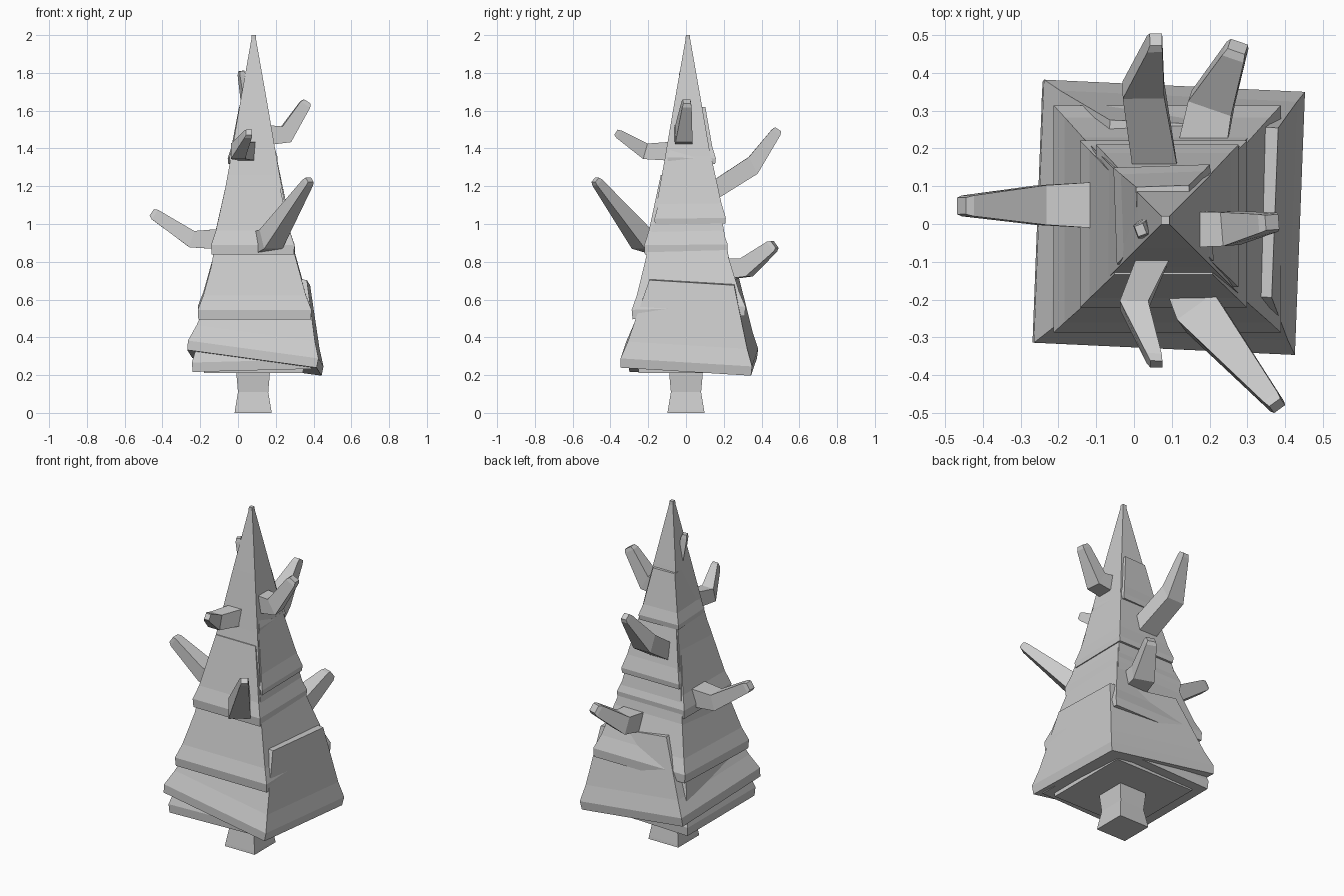
import bpy, bmesh, math
from mathutils import Matrix, Vector

if "Cube" in bpy.data.objects:
    bpy.data.objects.remove(bpy.data.objects["Cube"])


def loft(name, rings, matrix=Matrix()):
    """Skin a list of four-point rings into a closed solid."""
    bm = bmesh.new()
    loops = [[bm.verts.new(matrix @ Vector(p)) for p in r] for r in rings]
    for a, b in zip(loops, loops[1:]):
        for i in range(4):
            j = (i + 1) % 4
            bm.faces.new((a[i], a[j], b[j], b[i]))
    bm.faces.new(loops[0][::-1])
    bm.faces.new(loops[-1])
    bmesh.ops.recalc_face_normals(bm, faces=bm.faces)
    mesh = bpy.data.meshes.new(name)
    bm.to_mesh(mesh)
    bm.free()
    ob = bpy.data.objects.new(name, mesh)
    bpy.context.collection.objects.link(ob)


CORNERS = ((-1, -1), (1, -1), (1, 1), (-1, 1))


def square_stack(name, centre, profile, tilt=(0, 0, 0)):
    """Square tapered block; profile is (half width, height) pairs."""
    m = Matrix.Translation(centre)
    for angle, axis in zip(tilt, 'ZXY'):
        m = m @ Matrix.Rotation(math.radians(angle), 4, axis)
    loft(name, [[(x * h, y * h, z) for x, y in CORNERS] for h, z in profile], m)


def branch(name, path, widths, heights):
    """Bent branch: square sections upright at the base, square to the path at the tip."""
    pts = [Vector(p) for p in path]
    flat = (pts[2] - pts[0])
    flat.z = 0
    side = Vector((-flat.y, flat.x, 0)).normalized()
    tip_dir = (pts[2] - pts[1]).normalized()
    pts.append(pts[2] + tip_dir * 0.02)          # small chamfered end
    widths = widths + (widths[2] * 0.8,)
    heights = heights + (heights[2] * 0.7,)
    ups = [Vector((0, 0, 1)), (Vector((0, 0, 1)) + tip_dir.cross(side)).normalized(),
           tip_dir.cross(side), tip_dir.cross(side)]
    rings = []
    for p, w, h, up in zip(pts, widths, heights, ups):
        if up.z < 0:
            up = -up
        rings.append([p + side * (x * w / 2) + up * (y * h / 2) for x, y in CORNERS])
    loft(name, rings)


# Trunk
square_stack("trunk", (0.08, 0, 0),
             [(0.098, 0), (0.096, 0.015), (0.08, 0.11), (0.088, 0.2), (0.09, 0.26)])

# Pointed central body
square_stack("foliage_core", (0.083, 0.01, 0),
             [(0.262, 0.21), (0.27, 0.45), (0.235, 0.72), (0.185, 1.0), (0.125, 1.33),
              (0.072, 1.64), (0.012, 1.98), (0.011, 2.0)])

# Overlapping crooked skirts: centre, lip half width, top half width, height, (twist, tilt x, tilt y)
SKIRTS = [
    ((0.087, 0.015, 0.265), 0.346, 0.225, 0.46, (-2.2, -3.5, 7.8)),
    ((0.075, 0.015, 0.225), 0.315, 0.24, 0.40, (0, 0, -1.5)),
    ((0.088, 0.015, 0.505), 0.298, 0.19, 0.42, (0, 1.8, 0)),
    ((0.078, 0.0, 0.84), 0.218, 0.13, 0.42, (0, 0.5, 0)),
    ((0.088, 0.022, 1.0), 0.186, 0.115, 0.36, (0, 0.7, 0)),
    ((0.078, 0.025, 1.32), 0.125, 0.07, 0.30, (2, -1, 0)),
]
for i, (c, lip, top, height, tilt) in enumerate(SKIRTS):
    rise = 0.05 if lip > 0.2 else 0.03
    square_stack(f"foliage_skirt_{i + 1}", c,
                 [(lip, 0), (lip + 0.003, rise), (lip * 0.8 + top * 0.2 - 0.005, height * 0.3),
                  (top, height)], tilt)

# Branches: path, widths, heights
BRANCHES = [
    ("left_branch", [(-0.08, 0.05, 0.92), (-0.245, 0.05, 0.92), (-0.44, 0.048, 1.05)],
     (0.125, 0.105, 0.055), (0.11, 0.09, 0.06)),
    ("back_branch", [(0.06, 0.12, 1.16), (0.025, 0.355, 1.31), (0.055, 0.477, 1.485)],
     (0.12, 0.11, 0.04), (0.11, 0.1, 0.055)),
    ("back_right_branch", [(0.18, 0.2, 0.76), (0.205, 0.32, 0.77), (0.268, 0.455, 0.88)],
     (0.13, 0.12, 0.06), (0.11, 0.1, 0.065)),
    ("right_branch", [(0.13, -0.015, 1.47), (0.255, -0.012, 1.475), (0.355, 0.003, 1.632)],
     (0.095, 0.09, 0.05), (0.11, 0.095, 0.06)),
    ("front_branch", [(0.055, -0.08, 1.385), (0.0, -0.215, 1.385), (0.053, -0.355, 1.475)],
     (0.09, 0.075, 0.04), (0.1, 0.085, 0.05)),
    ("front_right_branch", [(0.14, -0.15, 0.9), (0.175, -0.235, 0.92), (0.37, -0.47, 1.22)],
     (0.125, 0.12, 0.045), (0.12, 0.11, 0.045)),
    ("top_twig", [(0.06, 0.0, 1.6), (0.035, -0.01, 1.68), (0.02, -0.015, 1.79)],
     (0.06, 0.05, 0.036), (0.06, 0.045, 0.034)),
]
for spec in BRANCHES:
    branch(*spec)
